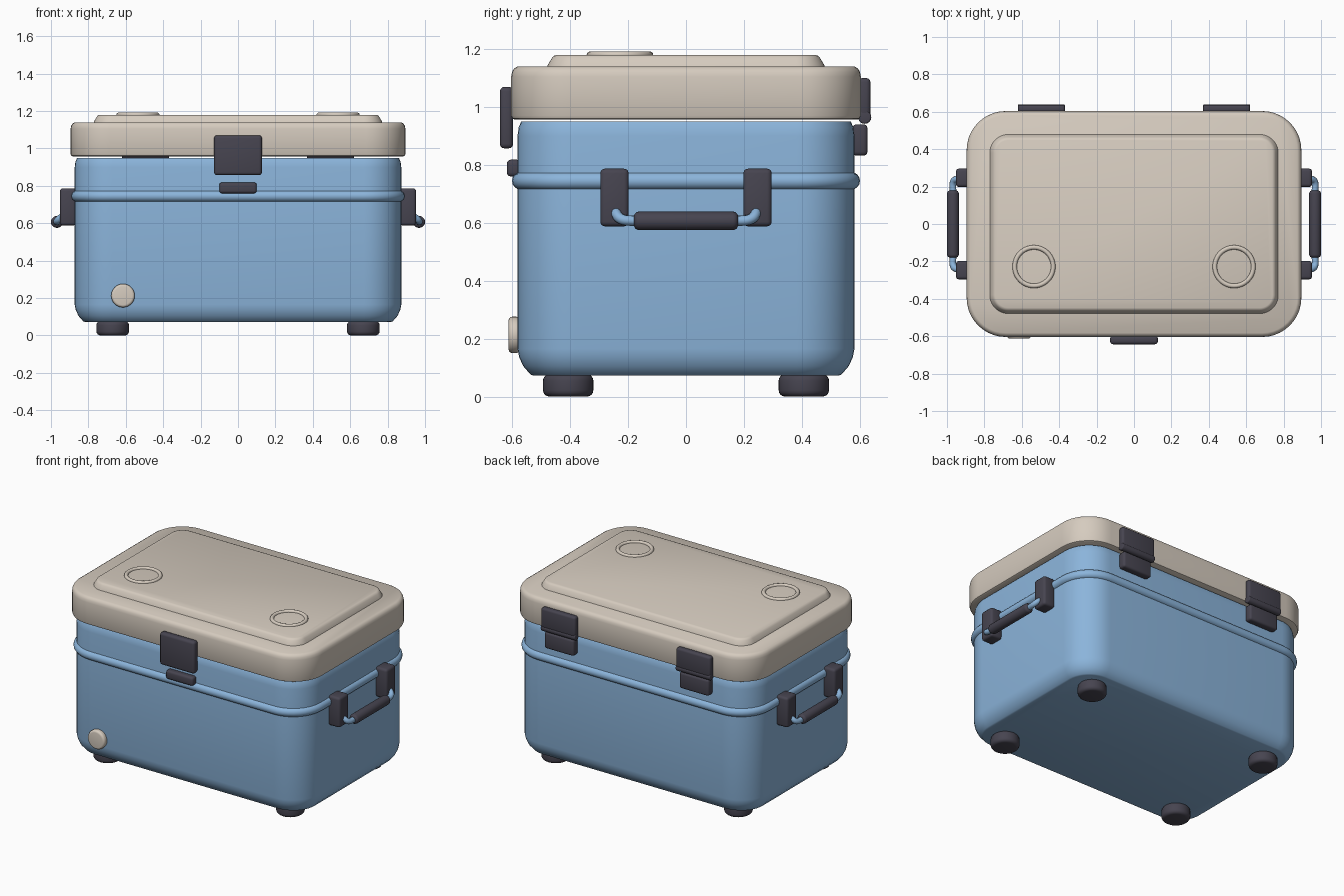
import bpy, bmesh, math
from mathutils import Matrix, Vector

cube = bpy.data.objects.get("Cube")
if cube:
    bpy.data.objects.remove(cube, do_unlink=True)


def material(name, rgb):
    m = bpy.data.materials.new(name)
    m.use_nodes = True
    m.diffuse_color = (*rgb, 1)
    m.node_tree.nodes["Principled BSDF"].inputs["Base Color"].default_value = (*rgb, 1)
    return m


BLUE = material("soft blue", (0.26, 0.46, 0.71))
CREAM = material("warm cream", (0.67, 0.60, 0.52))
DARK = material("dark grey", (0.062, 0.058, 0.08))


def finish(bm, name, mat, angle=35):
    bmesh.ops.recalc_face_normals(bm, faces=bm.faces)
    me = bpy.data.meshes.new(name)
    bm.to_mesh(me)
    bm.free()
    me.materials.append(mat)
    ob = bpy.data.objects.new(name, me)
    bpy.context.collection.objects.link(ob)
    bpy.ops.object.select_all(action='DESELECT')
    ob.select_set(True)
    bpy.context.view_layer.objects.active = ob
    bpy.ops.object.shade_smooth_by_angle(angle=math.radians(angle))
    return ob


def rounded_ring(bm, hx, hy, r, z, steps=10):
    ring = []
    for k, (sx, sy) in enumerate([(1, 1), (-1, 1), (-1, -1), (1, -1)]):
        for i in range(steps + 1):
            a = math.pi / 2 * (k + i / steps)
            ring.append(bm.verts.new((sx * (hx - r) + r * math.cos(a),
                                      sy * (hy - r) + r * math.sin(a), z)))
    return ring


def loft(name, mat, hx, hy, r, profile):
    """Stack rounded rectangles; each profile entry is (inset, height)."""
    bm = bmesh.new()
    rings = [rounded_ring(bm, hx - d, hy - d, r - d, z) for d, z in profile]
    n = len(rings[0])
    for a, b in zip(rings, rings[1:]):
        for i in range(n):
            j = (i + 1) % n
            bm.faces.new((a[i], a[j], b[j], b[i]))
    bm.faces.new(rings[0])
    bm.faces.new(rings[-1])
    return finish(bm, name, mat)


def block(name, mat, lo, hi, bevel=0.014):
    lo, hi = Vector(lo), Vector(hi)
    bm = bmesh.new()
    bmesh.ops.create_cube(bm, size=1)
    bmesh.ops.scale(bm, vec=hi - lo, verts=bm.verts)
    bmesh.ops.translate(bm, vec=(lo + hi) / 2, verts=bm.verts)
    bmesh.ops.bevel(bm, geom=bm.edges[:], offset=bevel, segments=3,
                    profile=0.5, affect='EDGES')
    return finish(bm, name, mat)


def lathe(name, mat, profile, centre, axis='Z', steps=32):
    """Closed solid of revolution from (radius, height) pairs."""
    bm = bmesh.new()
    rings = [[bm.verts.new((r * math.cos(2 * math.pi * i / steps),
                            r * math.sin(2 * math.pi * i / steps), h))
              for i in range(steps)] for r, h in profile]
    for a, b in zip(rings, rings[1:]):
        for i in range(steps):
            j = (i + 1) % steps
            bm.faces.new((a[i], a[j], b[j], b[i]))
    bm.faces.new(rings[0])
    bm.faces.new(rings[-1])
    turn = {'Z': Matrix(), 'Y': Matrix.Rotation(math.pi / 2, 4, 'X'),
            'X': Matrix.Rotation(math.pi / 2, 4, 'Y')}[axis]
    bmesh.ops.transform(bm, matrix=Matrix.Translation(centre) @ turn, verts=bm.verts)
    return finish(bm, name, mat)


def pill(radius, half, b):
    """Cylinder profile with rounded rims."""
    arc = [(radius - b + b * math.sin(t * math.pi / 8),
            half - b + b * math.cos(t * math.pi / 8)) for t in range(5)]
    return [(r, -h) for r, h in arc] + [(r, h) for r, h in reversed(arc)]


# Tub, its raised band and the lid
loft("tub", BLUE, 0.873, 0.582, 0.2,
     [(0.055, 0.072), (0.045, 0.076), (0.02, 0.105), (0.006, 0.135), (0, 0.165),
      (0, 0.9), (0.004, 0.93), (0.013, 0.95)])
band = [(0.018 - 0.03 * math.sin(a) + 0.012, 0.745 - 0.03 * math.cos(a))
        for a in [math.pi * i / 8 for i in range(9)]]
loft("tub_band", BLUE, 0.892, 0.601, 0.22, band)
loft("lid", CREAM, 0.895, 0.604, 0.21,
     [(0.012, 0.957), (0.004, 0.961), (0, 0.97), (0, 1.105), (0.003, 1.121),
      (0.01, 1.133), (0.022, 1.14)])
loft("lid_panel", CREAM, 0.772, 0.48, 0.1,
     [(0, 1.135), (0.002, 1.144), (0.016, 1.168), (0.022, 1.176), (0.032, 1.18)])

# Cup rings on the lid
for side, x in (("left", 0.535), ("right", -0.535)):
    bpy.ops.mesh.primitive_torus_add(location=(x, -0.228, 1.18), major_radius=0.103,
                                     minor_radius=0.012, major_segments=48, minor_segments=12)
    ring = bpy.context.object
    ring.name = "cup_ring_" + side
    ring.data.materials.append(CREAM)
    bpy.ops.object.shade_smooth_by_angle(angle=math.radians(40))

# Front latch, keeper and drain plug
block("latch", DARK, (-0.128, -0.643, 0.857), (0.128, -0.597, 1.07), 0.016)
block("latch_keeper", DARK, (-0.1, -0.619, 0.76), (0.1, -0.57, 0.818))
lathe("drain_plug", CREAM, pill(0.063, 0.02, 0.014), (-0.615, -0.593, 0.213), 'Y')

# Rear hinges
for side, s in (("left", 1), ("right", -1)):
    x = 0.495 * s
    block("hinge_top_" + side, DARK, (x - 0.126, 0.595, 0.965), (x + 0.126, 0.637, 1.1))
    lathe("hinge_barrel_" + side, DARK, pill(0.023, 0.126, 0.006), (x, 0.617, 0.965), 'X', 16)
    block("hinge_base_" + side, DARK, (x - 0.108, 0.575, 0.832), (x + 0.108, 0.627, 0.94))

# Side handles
for side, s in (("left", 1), ("right", -1)):
    for end, t in (("front", -1), ("back", 1)):
        xs = sorted((0.865 * s, 0.952 * s))
        ys = sorted((0.198 * t, 0.296 * t))
        block(f"handle_mount_{side}_{end}", DARK, (xs[0], ys[0], 0.588), (xs[1], ys[1], 0.787), 0.016)
    half = [(0.925, 0.24, 0.645), (0.95, 0.24, 0.63), (0.966, 0.225, 0.614), (0.968, 0.18, 0.607)]
    path = half + [(x, -y, z) for x, y, z in reversed(half)]
    curve = bpy.data.curves.new("handle_rod_" + side, 'CURVE')
    curve.dimensions = '3D'
    curve.bevel_depth = 0.018
    curve.bevel_resolution = 3
    curve.use_fill_caps = True
    spline = curve.splines.new('BEZIER')
    spline.bezier_points.add(len(path) - 1)
    for p, (x, y, z) in zip(spline.bezier_points, path):
        p.co = (x * s, y, z)
        p.handle_left_type = p.handle_right_type = 'AUTO'
    curve.materials.append(BLUE)
    bpy.context.collection.objects.link(bpy.data.objects.new("handle_rod_" + side, curve))
    lathe("handle_grip_" + side, DARK, pill(0.032, 0.18, 0.018), (0.968 * s, 0, 0.607), 'Y', 20)

# Feet
for side, s in (("left", 1), ("right", -1)):
    for end, t in (("front", -1), ("back", 1)):
        lathe(f"foot_{side}_{end}", DARK, pill(0.087, 0.0385, 0.022), (0.67 * s, 0.407 * t, 0.0385))
